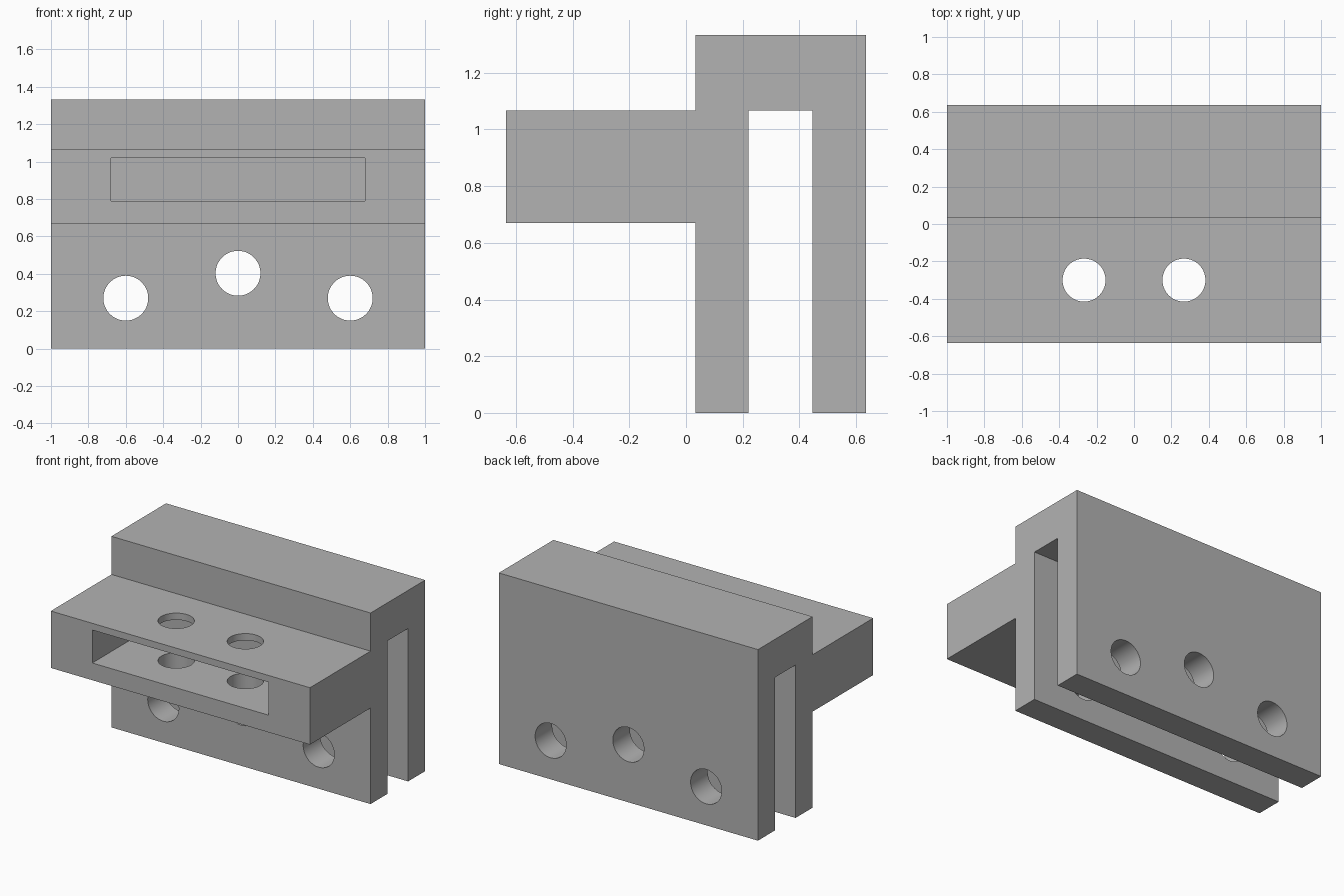
import bpy
import bmesh
from math import radians

if "Cube" in bpy.data.objects:
    bpy.data.objects.remove(bpy.data.objects["Cube"], do_unlink=True)

grey = bpy.data.materials.new("plain_grey")
grey.use_nodes = True
grey.diffuse_color = (0.45, 0.45, 0.45, 1)
grey.node_tree.nodes["Principled BSDF"].inputs["Base Color"].default_value = (0.45, 0.45, 0.45, 1)


def extrude_profile(name, profile, half_width):
    """Extrude a closed (y, z) outline symmetrically along x."""
    bm = bmesh.new()
    face = bm.faces.new([bm.verts.new((-half_width, y, z)) for y, z in profile])
    result = bmesh.ops.extrude_face_region(bm, geom=[face])
    moved = [v for v in result["geom"] if isinstance(v, bmesh.types.BMVert)]
    bmesh.ops.translate(bm, verts=moved, vec=(2 * half_width, 0, 0))
    bmesh.ops.recalc_face_normals(bm, faces=bm.faces)
    mesh = bpy.data.meshes.new(name)
    bm.to_mesh(mesh)
    bm.free()
    mesh.materials.append(grey)
    obj = bpy.data.objects.new(name, mesh)
    bpy.context.collection.objects.link(obj)
    return obj


def drill(name, location, radius, depth, rotation=(0, 0, 0)):
    """Make a round cutter."""
    bpy.ops.mesh.primitive_cylinder_add(vertices=64, radius=radius, depth=depth,
                                        location=location, rotation=rotation)
    cutter = bpy.context.object
    cutter.name = name
    cutter.data.materials.append(grey)
    return cutter


# Saddle with two hanging plates and a front shelf
outline = [(-0.635, 0.67), (0.033, 0.67), (0.033, 0), (0.22, 0),
           (0.22, 1.067), (0.447, 1.067), (0.447, 0), (0.635, 0),
           (0.635, 1.333), (0.033, 1.333), (0.033, 1.067), (-0.635, 1.067)]
bracket = extrude_profile("saddle_bracket", outline, 1)

# Slot in the shelf front
slot = [(-0.8, 0.79), (0.033, 0.79), (0.033, 1.02), (-0.8, 1.02)]
cutters = [extrude_profile("slot_cutter", slot, 0.68)]

# Bolt holes through both plates
for x, z in ((-0.6, 0.27), (0, 0.403), (0.6, 0.27)):
    cutters.append(drill("plate_hole_cutter", (x, 0.33, z), 0.12, 0.9, (radians(90), 0, 0)))

# Vertical holes through the shelf
for x in (-0.267, 0.267):
    cutters.append(drill("shelf_hole_cutter", (x, -0.3, 0.87), 0.115, 0.8))

bpy.ops.object.select_all(action="DESELECT")
bracket.select_set(True)
bpy.context.view_layer.objects.active = bracket
for cutter in cutters:
    cutter.hide_render = True
    cut = bracket.modifiers.new("cut", "BOOLEAN")
    cut.operation = "DIFFERENCE"
    cut.solver = "EXACT"
    cut.object = cutter
    bpy.ops.object.modifier_apply(modifier=cut.name)
    bpy.data.objects.remove(cutter, do_unlink=True)

bpy.ops.object.shade_smooth_by_angle(angle=radians(30))
